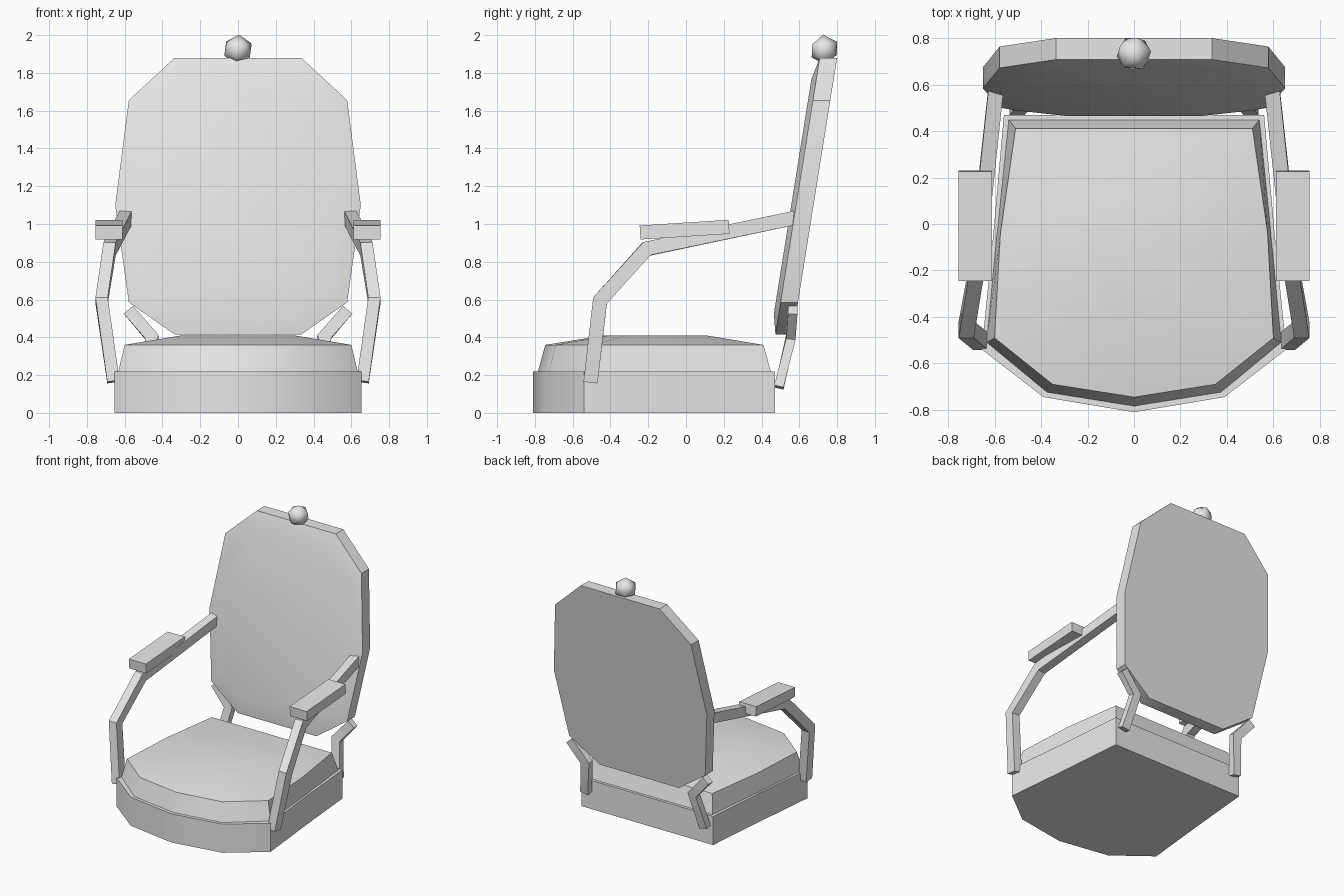
import bpy, bmesh, math
from mathutils import Vector

if "Cube" in bpy.data.objects:
    bpy.data.objects.remove(bpy.data.objects["Cube"])

grey = bpy.data.materials.new("plain grey")
grey.diffuse_color = (0.8, 0.8, 0.8, 1)
grey.use_nodes = True
grey.node_tree.nodes["Principled BSDF"].inputs["Base Color"].default_value = grey.diffuse_color


def finish(obj, angle=35):
    obj.data.materials.clear()
    obj.data.materials.append(grey)
    bpy.ops.object.select_all(action='DESELECT')
    obj.select_set(True)
    bpy.context.view_layer.objects.active = obj
    bpy.ops.object.shade_smooth_by_angle(angle=math.radians(angle))


def loft(name, rings, mirror=False, angle=35):
    """Skin closed rings of equal length and cap both ends."""
    bm = bmesh.new()
    rows = [[bm.verts.new(p) for p in r] for r in rings]
    n = len(rows[0])
    for a, b in zip(rows, rows[1:]):
        for i in range(n):
            j = (i + 1) % n
            bm.faces.new((a[i], a[j], b[j], b[i]))
    bm.faces.new(rows[0])
    bm.faces.new(rows[-1])
    bmesh.ops.recalc_face_normals(bm, faces=bm.faces)
    mesh = bpy.data.meshes.new(name)
    bm.to_mesh(mesh)
    bm.free()
    obj = bpy.data.objects.new(name, mesh)
    bpy.context.collection.objects.link(obj)
    finish(obj, angle)
    if mirror:
        obj.modifiers.new("mirror", 'MIRROR')
    return obj


def symmetric(half, tip=None):
    """Complete a half outline (x > 0) to a closed one, with an optional middle point."""
    mid = [tip] if tip else []
    return half + mid + [(-x, y) for x, y in reversed(half)]


def bar(name, path, ref, w, h):
    """Square-section bent bar, mirrored to both sides."""
    pts = [Vector(p) for p in path]
    rings = []
    for i, p in enumerate(pts):
        d0 = (p - pts[max(i - 1, 0)]).normalized()
        d1 = (pts[min(i + 1, len(pts) - 1)] - p).normalized()
        t = (d0 + d1).normalized()
        u = (ref - t * ref.dot(t)).normalized()
        v = t.cross(u)
        grow = 1 / max(t.dot(d1 if i == 0 else d0), 0.7)
        rings.append([p + u * a * w / 2 + v * b * h / 2 * grow
                      for a, b in ((1, 1), (-1, 1), (-1, -1), (1, -1))])
    return loft(name, rings, mirror=True)


# Seat base: straight block with a pointed, rounded front
base = symmetric([(0.56, 0.47), (0.605, -0.04), (0.655, -0.54), (0.39, -0.745)], (0, -0.81))
loft("seat_base", [[(x, y, z) for x, y in base] for z in (0, 0.22)])

# Seat cushion: sloping sides and a domed top
low = symmetric([(0.54, 0.45), (0.59, -0.04), (0.635, -0.51), (0.375, -0.725)], (0, -0.785))
top = symmetric([(0.51, 0.41), (0.575, -0.04), (0.60, -0.49), (0.35, -0.69), ], (0, -0.745))
dome = [(x * 0.5, -0.16 + (y + 0.16) * 0.47) for x, y in top]
loft("seat_cushion", [[(x, y, z) for x, y in ring]
                      for ring, z in ((low, 0.215), (top, 0.36), (dome, 0.41))])

# Backrest: leaning ten-sided panel with a softly raised front
outline = symmetric([(0.335, 1.88), (0.578, 1.655), (0.65, 1.10), (0.578, 0.585), (0.335, 0.415)])
inset = [(x * 0.87, 1.14 + (z - 1.14) * 0.85) for x, z in outline]


def lean(ring, depth):
    return [(x, 0.80 - (1.88 - z) * 0.16 - depth, z) for x, z in ring]


loft("backrest", [lean(outline, 0), lean(outline, 0.092), lean(inset, 0.118)])

# Armrest bars from the backrest down to the base
bar("armrest_bar",
    [(0.595, 0.575, 1.032), (0.68, -0.21, 0.868), (0.722, -0.455, 0.595), (0.66, -0.505, 0.165)],
    Vector((1, 0, 0)), 0.065, 0.075)

# Armrest pads
bar("armrest_pad", [(0.683, 0.228, 0.985), (0.683, -0.243, 0.955)],
    Vector((1, 0, 0)), 0.145, 0.074)

# Back supports joining the backrest to the base
bar("back_support", [(0.58, 0.565, 0.545), (0.455, 0.555, 0.40), (0.505, 0.492, 0.135)],
    Vector((0, 1, 0)), 0.05, 0.065)

# Finial ball on top
bpy.ops.mesh.primitive_ico_sphere_add(subdivisions=1, radius=0.08, location=(0, 0.733, 1.923),
                                      rotation=(0.1, 0.05, 0.2))
ball = bpy.context.object
ball.name = "finial_ball"
finish(ball, 60)
